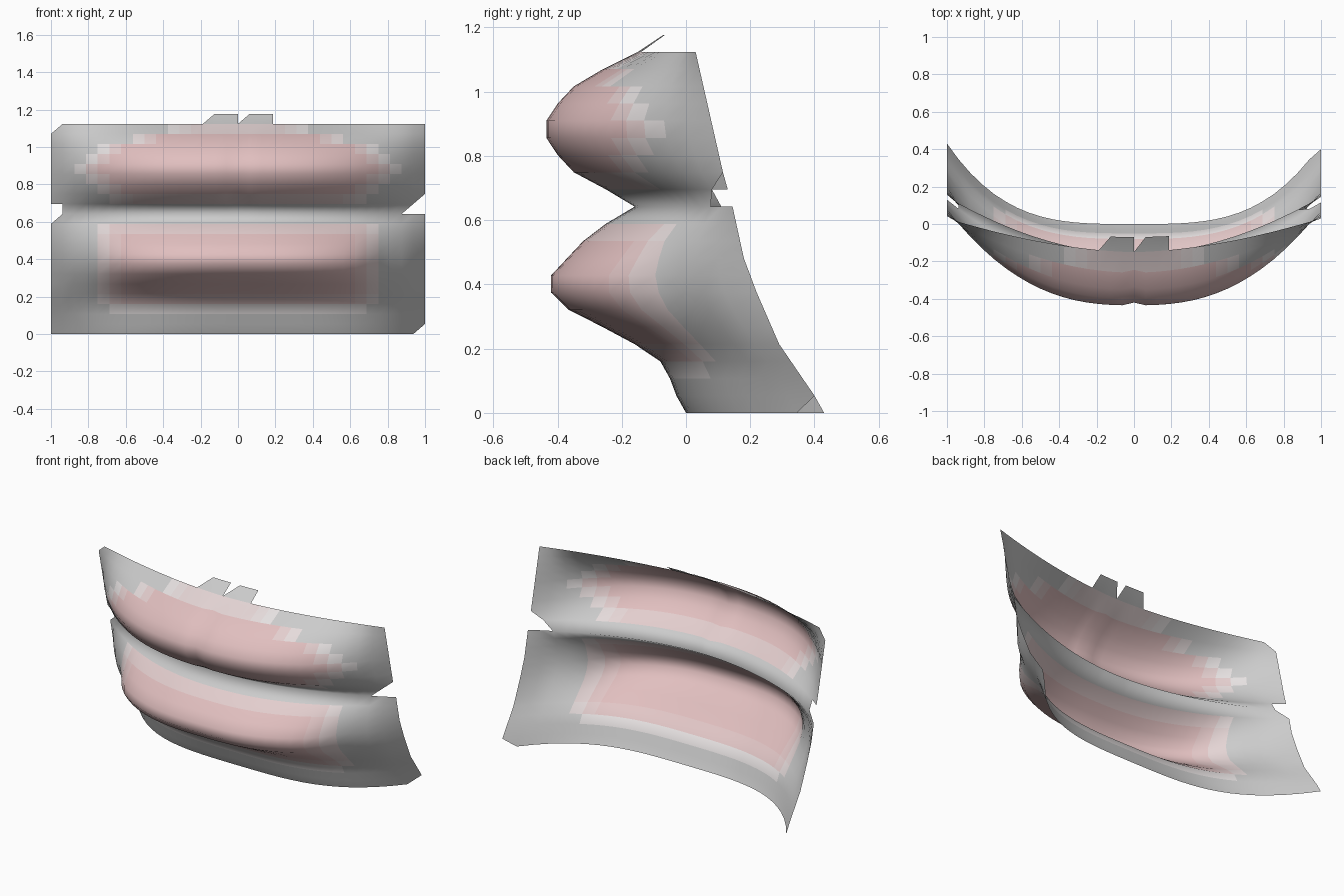
import bpy, bmesh, math

if "Cube" in bpy.data.objects:
    bpy.data.objects.remove(bpy.data.objects["Cube"])

DX, DZ = 1 / 16, 0.0535      # grid cell size
NX, NZ = 16, 22              # half columns, rows


def interp(points, t):
    for (a, u), (b, v) in zip(points, points[1:]):
        if t <= b:
            return u + (v - u) * (t - a) / (b - a)
    return points[-1][1]


# Centre profile per row, end edge, and sharpness of the sideways curve
CENTRE = [0, -.03, -.05, -.08, -.16, -.26, -.365, -.42, -.42, -.37, -.32, -.25,
          -.16, -.25, -.35, -.40, -.435, -.435, -.40, -.35, -.26, -.15, -.07]
END = [(0, .43), (1, .40), (4, .29), (7, .22), (9, .18), (12, .145), (14, .115), (21, .03), (22, .02)]
POWER = [(0, 3.4), (4, 2.9), (8, 2.65), (10, 2.4), (12, 1.9), (14, 2.4), (16.5, 2.6), (19, 2.2), (21, 1.7), (22, 1.7)]


def depth(i, j):
    x = abs(i) * DX
    f = x ** interp(POWER, j)
    # lower lip drops off more steeply at its corners
    f += 0.08 * math.exp(-((x - .79) / .09) ** 2) * math.exp(-((j - 7) / 2.6) ** 2)
    y = CENTRE[j] + (interp(END, j) - CENTRE[j]) * f
    if i == 0 and 13 <= j <= 20:
        y += 0.015           # groove of the upper lip
    return y


# Cut-away cells: halves kept at the lower right or upper left of the diagonal
LOWER_RIGHT = {(-16, 11), (-16, 20), (-3, 21), (0, 21)}
UPPER_LEFT = {(14, 12), (15, 13), (15, 0)}
MISSING = {(-16, 12), (15, 12)}
TABS = {-3, -2, -1, 0, 1, 2}


def clamp(t):
    return max(0.0, min(1.0, t))


# How pink a cell is
def pinkness(i, j):
    x, r = abs(i + .5) * DX, j + .5
    if r < 12:
        return clamp((.78 - x) / .14) * clamp((r - 2.3) / 1.6) * clamp((11.6 - r) / 1.6)
    width = interp([(12, .4), (13.5, .72), (16.5, .88), (18.5, .75), (20, .5), (21, .25), (23, .1)], r)
    return clamp((width - x) / .16) * clamp((r - 12.4) / 1.5) * clamp((21.3 - r) / 1.5)


# Lip surface
bm = bmesh.new()
grid = {(i, j): bm.verts.new((i * DX, depth(i, j), j * DZ))
        for i in range(-NX, NX + 1) for j in range(NZ + 1)}
STEPS = 6
for i in range(-NX, NX):
    for j in range(NZ):
        if (i, j) in MISSING or (j == 21 and i not in TABS):
            continue
        a, b, c, d = (grid[k] for k in ((i, j), (i + 1, j), (i + 1, j + 1), (i, j + 1)))
        if (i, j) in LOWER_RIGHT:
            corners = (a, b, c)
        elif (i, j) in UPPER_LEFT:
            corners = (a, c, d)
        else:
            corners = (a, b, c, d)
        face = bm.faces.new(corners)
        face.smooth = True
        face.material_index = round(pinkness(i, j) * STEPS)
bmesh.ops.delete(bm, geom=[v for v in bm.verts if not v.link_faces], context='VERTS')

mesh = bpy.data.meshes.new("lips")
bm.to_mesh(mesh)
bm.free()
lips = bpy.data.objects.new("lips", mesh)
bpy.context.collection.objects.link(lips)

# Grey fading to pink
for s in range(STEPS + 1):
    t = s / STEPS
    mat = bpy.data.materials.new(f"skin_tone_{s}")
    mat.diffuse_color = (.8 - .05 * t, .8 - .28 * t, .8 - .28 * t, 1)
    mat.use_nodes = True
    mat.node_tree.nodes["Principled BSDF"].inputs["Base Color"].default_value = mat.diffuse_color
    mesh.materials.append(mat)
